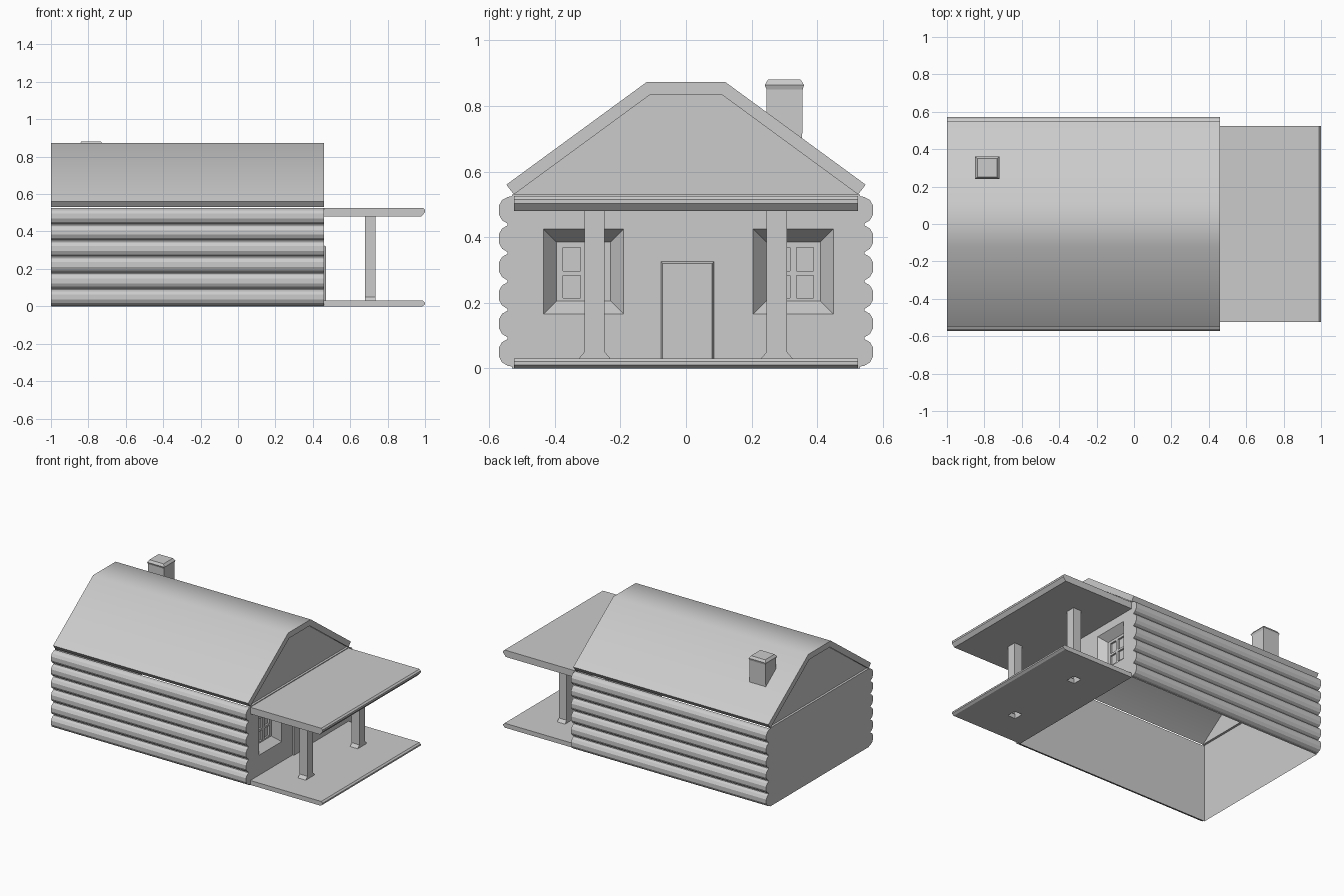
import bpy, bmesh, math

if "Cube" in bpy.data.objects:
    bpy.data.objects.remove(bpy.data.objects["Cube"])


def finish(name, bm, smooth=None, weld=True):
    if weld:
        bmesh.ops.remove_doubles(bm, verts=bm.verts, dist=1e-5)
    bmesh.ops.recalc_face_normals(bm, faces=bm.faces)
    me = bpy.data.meshes.new(name)
    bm.to_mesh(me)
    bm.free()
    ob = bpy.data.objects.new(name, me)
    bpy.context.collection.objects.link(ob)
    if smooth:
        bpy.ops.object.select_all(action='DESELECT')
        ob.select_set(True)
        bpy.context.view_layer.objects.active = ob
        bpy.ops.object.shade_smooth_by_angle(angle=math.radians(smooth))
    return ob


def extrude(name, pts, a, b, place, smooth=None):
    """Closed profile swept from a to b; place(u, v, t) gives the position."""
    bm = bmesh.new()
    r0, r1 = ([bm.verts.new(place(u, v, t)) for u, v in pts] for t in (a, b))
    n = len(pts)
    for i in range(n):
        j = (i + 1) % n
        bm.faces.new((r0[i], r0[j], r1[j], r1[i]))
    bm.faces.new(r0)
    bm.faces.new(r1)
    return finish(name, bm, smooth)


def along_x(u, v, t):
    return (t, u, v)


def along_y(u, v, t):
    return (u, t, v)


def loft(name, sections, cap_start=True):
    """Rectangular sections (x0, x1, y0, y1, z) joined bottom to top."""
    bm = bmesh.new()
    rings = [[bm.verts.new(p) for p in ((x0, y0, z), (x1, y0, z), (x1, y1, z), (x0, y1, z))]
             for x0, x1, y0, y1, z in sections]
    for r, s in zip(rings, rings[1:]):
        for i in range(4):
            j = (i + 1) % 4
            bm.faces.new((r[i], r[j], s[j], s[i]))
    bm.faces.new(rings[-1])
    if cap_start:
        bm.faces.new(rings[0])
    return finish(name, bm)


def corners(x, r):
    y0, y1, z0, z1 = r
    return [(x, y0, z0), (x, y1, z0), (x, y1, z1), (x, y0, z1)]


def add_face(bm, pts):
    bm.faces.new([bm.verts.new(p) for p in pts])


def panel(bm, x, ys, zs, holes):
    for i in range(len(ys) - 1):
        for j in range(len(zs) - 1):
            if (i, j) not in holes:
                add_face(bm, corners(x, (ys[i], ys[i + 1], zs[j], zs[j + 1])))


def ring(bm, x0, r0, x1, r1):
    a, b = corners(x0, r0), corners(x1, r1)
    for i in range(4):
        j = (i + 1) % 4
        add_face(bm, (a[i], a[j], b[j], b[i]))


XB, XF, W = -1.0, 0.46, 0.53

# log side walls with six bulging logs each
pitch = 0.52 / 6
for side, s in (("left", -1), ("right", 1)):
    prof = [(s * (W - 0.003), 0.0), (s * W, 0.005)]
    for k in range(6):
        z = 0.005 + k * pitch
        prof += [(s * (W + d), z + f * pitch) for d, f in
                 ((0.014, 0.03), (0.031, 0.15), (0.041, 0.36), (0.041, 0.66), (0.031, 0.86), (0.014, 0.97))]
    prof += [(s * W, 0.525), (s * (W - 0.003), 0.525)]
    extrude(side + "_log_wall", prof, XB, XF, along_x)

# front wall with two recessed windows
bm = bmesh.new()
wz0, wz1 = 0.165, 0.425
panel(bm, XF, [-W, -0.435, -0.19, 0.205, 0.45, W], [0, wz0, wz1, 0.53], {(1, 1), (3, 1)})
for a, b in ((-0.435, -0.19), (0.205, 0.45)):
    c, d = (a + b) / 2, XF - 0.05
    inner = (a + 0.04, b - 0.04, wz0 + 0.04, wz1 - 0.04)
    ring(bm, XF, (a, b, wz0, wz1), d, inner)
    ys = [inner[0], c - 0.062, c - 0.01, c + 0.01, c + 0.062, inner[1]]
    zs = [inner[2], 0.215, 0.283, 0.297, 0.368, inner[3]]
    holes = {(i, j) for i in (1, 3) for j in (1, 3)}
    panel(bm, d, ys, zs, holes)
    for i, j in holes:
        r = (ys[i], ys[i + 1], zs[j], zs[j + 1])
        ring(bm, d, r, d - 0.012, r)
        add_face(bm, corners(d - 0.012, r))
finish("front_wall", bm)

# back wall
bm = bmesh.new()
add_face(bm, corners(XB, (-W, W, 0, 0.53)))
finish("back_wall", bm)

# door
bm = bmesh.new()
r0, r1 = (-0.077, 0.085, 0.03, 0.325), (-0.072, 0.08, 0.03, 0.32)
ring(bm, XF, r0, XF + 0.01, r1)
add_face(bm, corners(XF + 0.01, r1))
finish("door", bm)

# roof shell, softly shaded over the ridge
half = [(0.525, 0.53), (0.548, 0.56), (0.12, 0.873)]
under = [(0.11, 0.834), (0.525, 0.53)]
roof = half + [(-y, z) for y, z in reversed(half)] + [(-0.11, 0.834), (0.11, 0.834)]
extrude("roof", roof, XB, XF, along_x, smooth=40)

# gables set slightly inside the roof ends
for name, x in (("front_gable", XF - 0.015), ("back_gable", XB + 0.015)):
    bm = bmesh.new()
    add_face(bm, [(x, y, z) for y, z in ((-0.525, 0.53), (0.525, 0.53), (0.11, 0.834), (-0.11, 0.834))])
    edge = XF if x > 0 else XB
    add_face(bm, [(x, -W, 0.53), (x, W, 0.53), (edge, W, 0.53), (edge, -W, 0.53)])
    finish(name, bm)

# porch roof and porch floor with a chamfered front edge
P = 0.525
extrude("porch_roof", [(XF, 0.48), (0.98, 0.48), (1, 0.503), (1, 0.515), (0.99, 0.525), (XF, 0.525)],
        -P, P, along_y)
floor = extrude("porch_floor", [(XF, 0.0), (0.985, 0.0), (1, 0.01), (1, 0.02), (0.99, 0.03), (XF, 0.03)],
                -P, P, along_y)

# hollow porch posts with flared feet, and matching holes in the floor
for side, c in (("left", -0.279), ("right", 0.277)):
    def sec(h, z):
        return (0.678, 0.736, c - h, c + h, z)
    loft(side + "_porch_post", [sec(0.048, 0.03), sec(0.031, 0.05), sec(0.031, 0.48)], cap_start=False)
    cutter = loft(side + "_hole_cutter", [sec(0.032, -0.05), sec(0.032, 0.1)])
    cutter.hide_render = True
    cutter.hide_viewport = True
    m = floor.modifiers.new("hole", 'BOOLEAN')
    m.operation = 'DIFFERENCE'
    m.object = cutter

# chimney with a bevelled cap
loft("chimney", [(-0.845, -0.725, 0.246, 0.354, 0.66), (-0.845, -0.725, 0.246, 0.356, 0.85),
                 (-0.85, -0.72, 0.24, 0.36, 0.864), (-0.838, -0.732, 0.25, 0.35, 0.88)])
